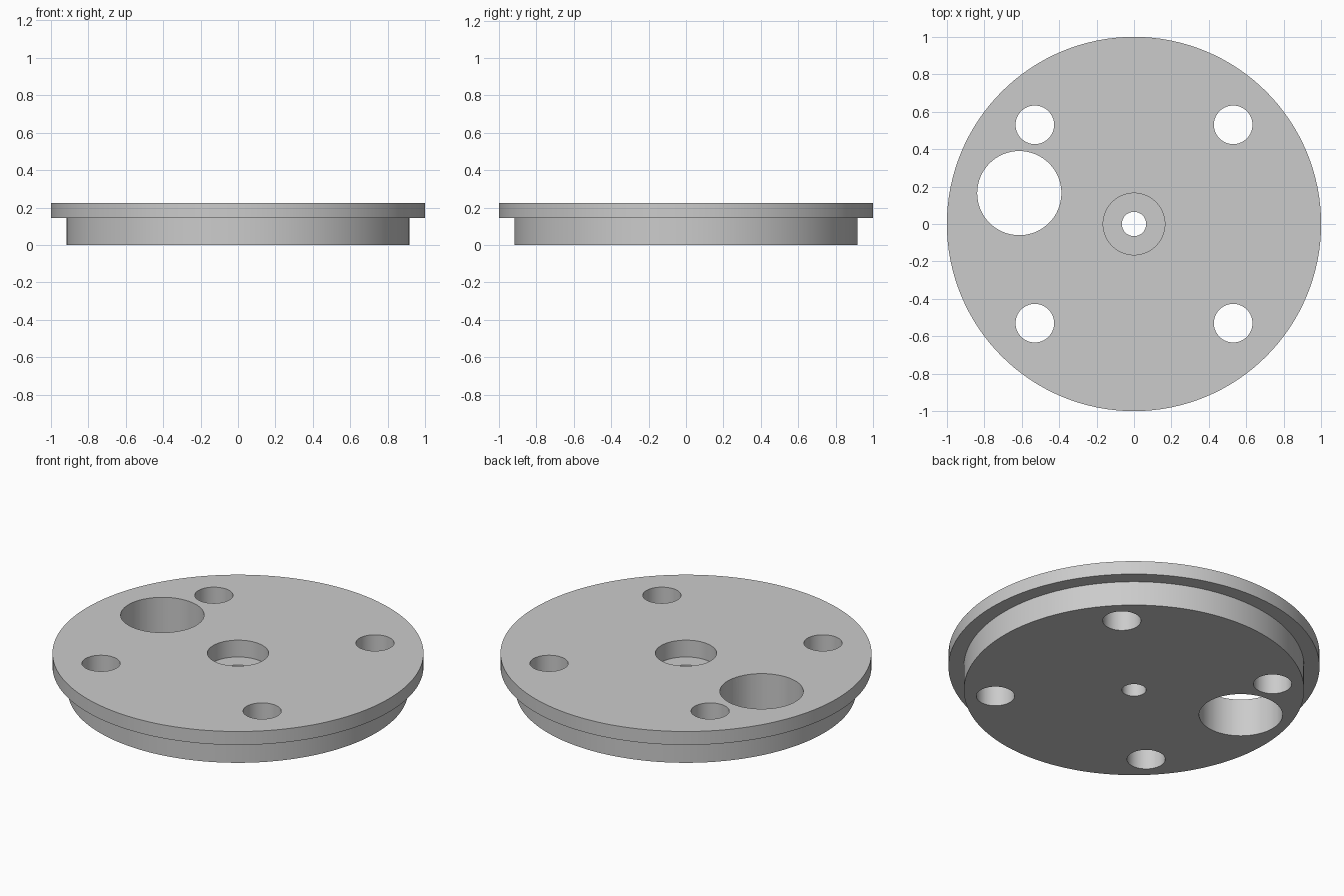
import bpy
import math

if "Cube" in bpy.data.objects:
    bpy.data.objects.remove(bpy.data.objects["Cube"])

FLANGE_TOP, FLANGE_BOTTOM, BORE_FLOOR = 0.225, 0.145, 0.125

grey = bpy.data.materials.new("plain grey")
grey.use_nodes = True
colour = (0.6, 0.6, 0.6, 1)
grey.diffuse_color = colour
grey.node_tree.nodes["Principled BSDF"].inputs["Base Color"].default_value = colour


def lathe(name, profile, steps=128):
    """Revolve a closed (radius, height) profile about the z axis."""
    n = len(profile)
    verts, faces = [], []
    for i in range(steps):
        a = 2 * math.pi * i / steps
        verts += [(r * math.cos(a), r * math.sin(a), z) for r, z in profile]
        j = (i + 1) % steps
        for k in range(n):
            m = (k + 1) % n
            faces.append((i * n + k, j * n + k, j * n + m, i * n + m))
    mesh = bpy.data.meshes.new(name)
    mesh.from_pydata(verts, [], faces)
    mesh.materials.append(grey)
    obj = bpy.data.objects.new(name, mesh)
    bpy.context.collection.objects.link(obj)
    return obj


def drill(target, x, y, radius):
    """Cut a round through hole."""
    bpy.ops.mesh.primitive_cylinder_add(vertices=64, radius=radius, depth=1,
                                        location=(x, y, 0.1))
    cutter = bpy.context.object
    cutter.name = "hole_cutter"
    cutter.hide_render = True
    cutter.data.materials.append(grey)
    mod = target.modifiers.new("hole", 'BOOLEAN')
    mod.operation = 'DIFFERENCE'
    mod.solver = 'EXACT'
    mod.object = cutter
    bpy.context.view_layer.objects.active = target
    bpy.ops.object.modifier_apply(modifier=mod.name)
    bpy.data.objects.remove(cutter)


# Stepped disc with a counterbored centre hole
disc = lathe("flanged_disc", [
    (0.065, 0), (0.917, 0), (0.917, FLANGE_BOTTOM), (1, FLANGE_BOTTOM),
    (1, FLANGE_TOP), (0.165, FLANGE_TOP), (0.165, BORE_FLOOR),
    (0.065, BORE_FLOOR)])

# Four bolt holes
for sx in (-1, 1):
    for sy in (-1, 1):
        drill(disc, sx * 0.53, sy * 0.53, 0.103)

# Large offset hole
drill(disc, -0.613, 0.165, 0.225)

bpy.ops.object.select_all(action='DESELECT')
disc.select_set(True)
bpy.context.view_layer.objects.active = disc
bpy.ops.object.shade_smooth_by_angle(angle=math.radians(30))
